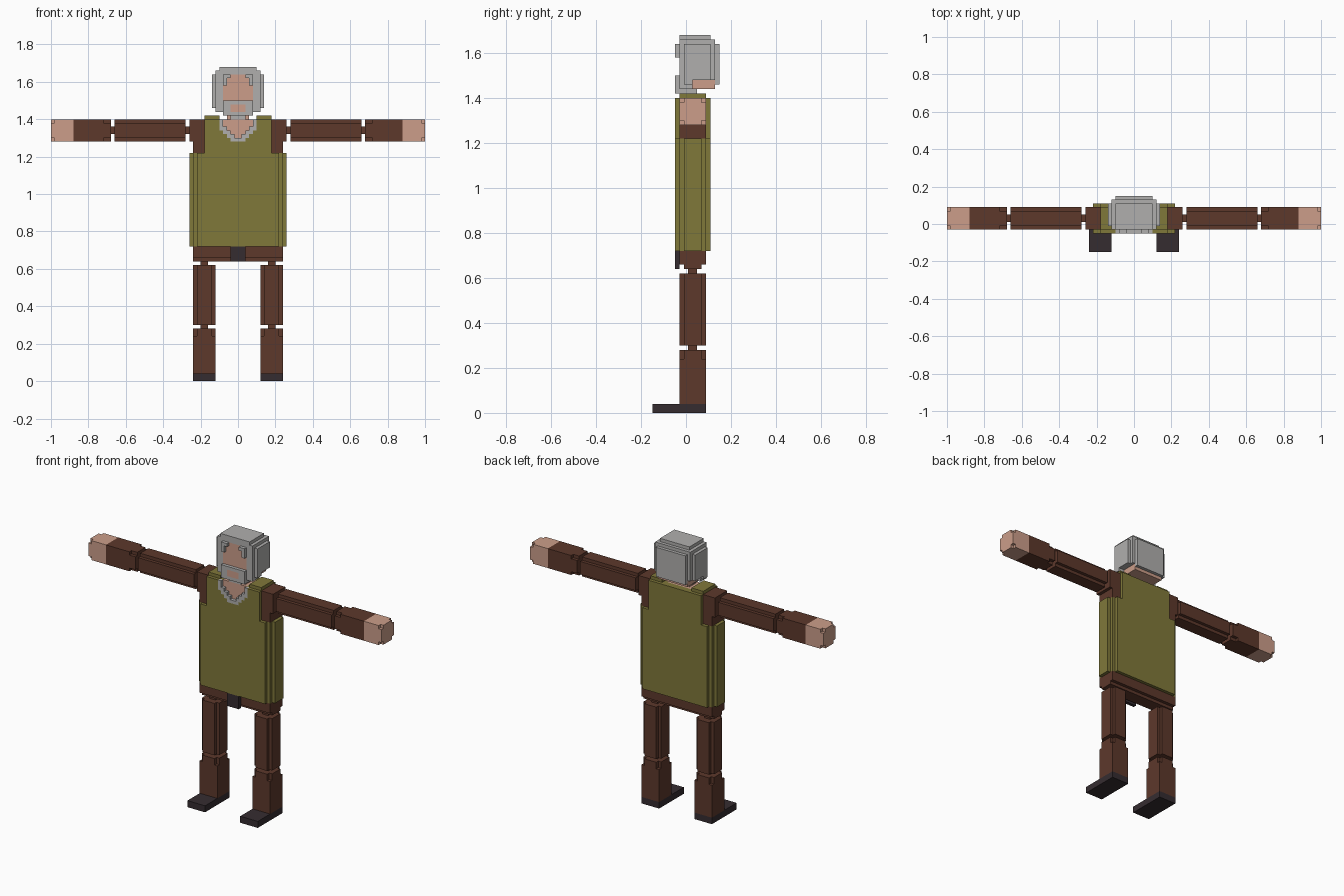
import bpy, bmesh

if "Cube" in bpy.data.objects:
    bpy.data.objects.remove(bpy.data.objects["Cube"])

U = 0.02  # edge of one block; y index 0 lies at y = -0.03


def srgb(r, g, b):
    return tuple(((c / 255 + 0.055) / 1.055) ** 2.4 for c in (r, g, b)) + (1.0,)


COLOURS = {
    "brown cloth": srgb(93, 56, 43),
    "olive cloth": srgb(128, 120, 58),
    "skin": srgb(204, 158, 138),
    "grey hair": srgb(176, 175, 174),
    "dark leather": srgb(53, 44, 48),
}
BROWN, OLIVE, SKIN, GREY, DARK = range(5)
MATS = []
for label, rgba in COLOURS.items():
    m = bpy.data.materials.new(label)
    m.diffuse_color = rgba
    m.use_nodes = True
    m.node_tree.nodes["Principled BSDF"].inputs["Base Color"].default_value = m.diffuse_color
    MATS.append(m)

# Outward direction and corner offsets of each block face
FACES = [
    ((1, 0, 0), [(1, 0, 0), (1, 1, 0), (1, 1, 1), (1, 0, 1)]),
    ((-1, 0, 0), [(0, 0, 0), (0, 0, 1), (0, 1, 1), (0, 1, 0)]),
    ((0, 1, 0), [(0, 1, 0), (0, 1, 1), (1, 1, 1), (1, 1, 0)]),
    ((0, -1, 0), [(0, 0, 0), (1, 0, 0), (1, 0, 1), (0, 0, 1)]),
    ((0, 0, 1), [(0, 0, 1), (1, 0, 1), (1, 1, 1), (0, 1, 1)]),
    ((0, 0, -1), [(0, 0, 0), (0, 1, 0), (1, 1, 0), (1, 0, 0)]),
]


def part(name, boxes, side=0):
    """Fill boxes (colour, x0, x1, y0, y1, z0, z1) with blocks and keep the outer skin.
    Colour None carves. side 0 mirrors every box in x, otherwise builds one side."""
    cells = {}
    for col, x0, x1, y0, y1, z0, z1 in boxes:
        for x in range(x0, x1):
            for y in range(y0, y1):
                for z in range(z0, z1):
                    for s in ((1, -1) if side == 0 else (side,)):
                        key = (x if s > 0 else -x - 1, y, z)
                        if col is None:
                            cells.pop(key, None)
                        else:
                            cells[key] = col
    bm = bmesh.new()
    verts = {}
    for (x, y, z), col in cells.items():
        for d, corners in FACES:
            if (x + d[0], y + d[1], z + d[2]) in cells:
                continue
            ring = []
            for a, b, c in corners:
                k = (x + a, y + b, z + c)
                if k not in verts:
                    verts[k] = bm.verts.new((k[0] * U, k[1] * U - 0.03, k[2] * U))
                ring.append(verts[k])
            bm.faces.new(ring).material_index = col
    bmesh.ops.dissolve_limit(bm, angle_limit=0.01, verts=bm.verts[:],
                             edges=bm.edges[:], delimit={'MATERIAL'})
    me = bpy.data.meshes.new(name)
    bm.to_mesh(me)
    bm.free()
    for m in MATS:
        me.materials.append(m)
    bpy.context.collection.objects.link(bpy.data.objects.new(name, me))


def notch(x0, x1, y0, y1, z0, z1, axis):
    """Carve the four long edges of a box running along an axis."""
    lo, hi = [x0, y0, z0], [x1, y1, z1]
    p, q = [i for i in range(3) if i != axis]
    out = []
    for u in (lo[p], hi[p] - 1):
        for v in (lo[q], hi[q] - 1):
            a, b = lo[:], hi[:]
            a[p], b[p], a[q], b[q] = u, u + 1, v, v + 1
            out.append((None, a[0], b[0], a[1], b[1], a[2], b[2]))
    return out


# Head: rounded hair, face, beard and nape
part("head", [
    (SKIN, -5, 5, 3, 8, 72, 74),
    (GREY, -7, 7, 1, 7, 74, 82),
    (GREY, -7, 7, 1, 3, 73, 74),
    (GREY, -6, 6, 0, 8, 74, 83),
    (GREY, -5, 5, 0, 7, 74, 84),
    (GREY, -5, 5, 8, 9, 73, 82),
    (GREY, -6, 6, 0, 3, 72, 75),
    (GREY, -4, 4, -1, 4, 71, 75),
    (GREY, -2, 2, 0, 1, 70, 71),
    (SKIN, -4, 4, 0, 1, 75, 82),
    (GREY, 2, 4, -1, 1, 81, 82),    # brows
    (GREY, 3, 4, -1, 1, 79, 82),
    (SKIN, -2, 2, -1, 0, 72, 74),   # mouth
])

# Vest with shoulder straps and a beard-trimmed open neck
vest = [
    (OLIVE, -11, 11, -1, 7, 36, 61),
    (OLIVE, -12, 12, 0, 6, 36, 61),
    (OLIVE, -13, 13, 1, 5, 36, 61),
    (OLIVE, -9, 9, -1, 7, 61, 70),
    (OLIVE, 5, 9, 0, 6, 70, 71),
    (SKIN, -4, 4, 0, 5, 64, 70),
    (SKIN, -3, 3, 1, 4, 70, 72),
]
for i, w in enumerate((2, 3, 4, 5, 5, 5)):
    inner = (0, 1, 2, 3, 4, 4)[i]
    vest.append((GREY, -w, w, -1, 0, 64 + i, 65 + i))
    if inner:
        vest.append((None, -inner, inner, -1, 0, 64 + i, 65 + i))
# Sleeve caps
vest += [(BROWN, 9, 13, 0, 6, 64, 70), (BROWN, 9, 12, 0, 6, 61, 64)]
part("vest", vest)

# Hips and buckle
part("hips", [
    (BROWN, -12, 12, 0, 6, 32, 36),
    *notch(-12, 12, 0, 6, 32, 38, 0)[0:3:2],
    (DARK, -2, 2, -1, 0, 32, 36),
])

for label, s in (("left", 1), ("right", -1)):
    # Arms
    part(label + "_upper_arm", [
        (BROWN, 14, 33, 0, 6, 64, 70),
        *notch(14, 33, 0, 6, 64, 70, 0),
        (BROWN, 13, 14, 2, 4, 66, 68),
        (BROWN, 33, 34, 2, 4, 66, 68),
    ], s)
    part(label + "_forearm_and_hand", [
        (BROWN, 34, 44, 0, 6, 64, 70),
        (SKIN, 44, 50, 0, 6, 64, 70),
        *notch(34, 36, 0, 6, 64, 70, 0),
        *notch(49, 50, 0, 6, 64, 70, 0),
    ], s)
    # Legs
    part(label + "_thigh", [
        (BROWN, 6, 12, 0, 6, 15, 31),
        *notch(6, 12, 0, 6, 15, 31, 2),
        (BROWN, 8, 10, 2, 4, 14, 15),
        (BROWN, 8, 10, 2, 4, 31, 32),
    ], s)
    part(label + "_shin_and_boot", [
        (BROWN, 6, 12, 0, 6, 2, 14),
        *notch(6, 12, 0, 6, 12, 14, 2),
        (DARK, 6, 12, -6, 6, 0, 2),
    ], s)
